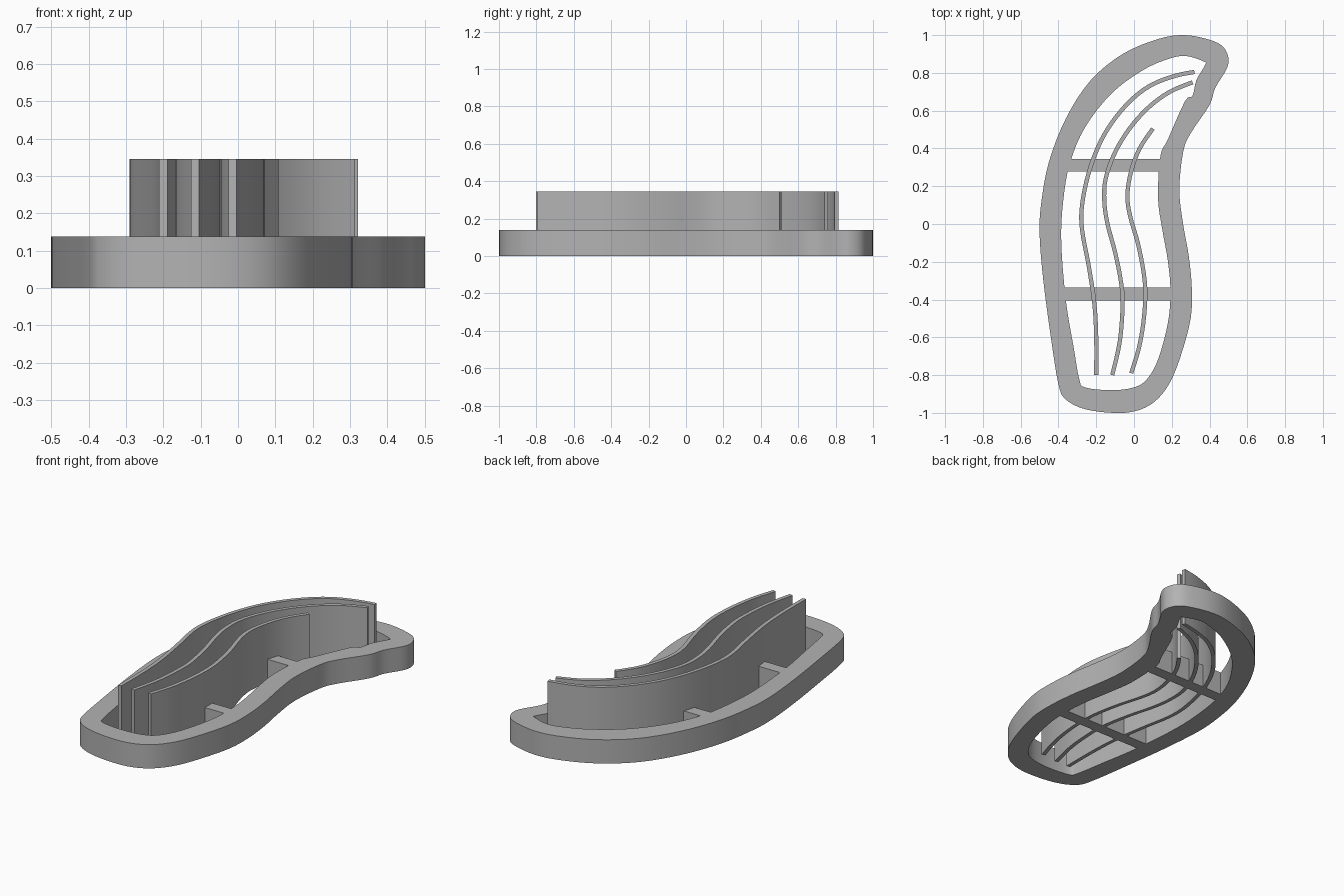
import bpy
import bmesh
from mathutils import Vector

if "Cube" in bpy.data.objects:
    bpy.data.objects.remove(bpy.data.objects["Cube"], do_unlink=True)

RIM_HEIGHT = .138
BLADE_HEIGHT = .345
BLADE_WIDTH = .022

# Single plain grey plastic
grey = bpy.data.materials.new("plain_grey")
grey.use_nodes = True
grey.diffuse_color = (.45, .45, .45, 1)
grey.node_tree.nodes["Principled BSDF"].inputs["Base Color"].default_value = grey.diffuse_color


def smooth_path(points, closed, steps=4):
    """Catmull-Rom interpolation through a few 2D control points."""
    pts = [Vector(p) for p in points]
    count = len(pts)
    path = []
    for i in range(count if closed else count - 1):
        if closed:
            a, b, c, d = (pts[(i + k) % count] for k in (-1, 0, 1, 2))
        else:
            a, b, c, d = (pts[min(max(i + k, 0), count - 1)] for k in (-1, 0, 1, 2))
        for s in range(steps):
            t = s / steps
            path.append(b + (c - a) * t / 2
                        + (a * 2 - b * 5 + c * 4 - d) * t * t / 2
                        + (b * 3 - a - c * 3 + d) * t ** 3 / 2)
    if not closed:
        path.append(pts[-1])
    return path


def extrude_outlines(name, outlines, height):
    """Fill closed outlines (inner ones become holes) and extrude up from the ground."""
    curve = bpy.data.curves.new(name, "CURVE")
    curve.dimensions = "2D"
    curve.fill_mode = "BOTH"
    curve.extrude = height / 2
    for outline in outlines:
        spline = curve.splines.new("POLY")
        spline.points.add(len(outline) - 1)
        for point, co in zip(spline.points, outline):
            point.co = (co.x, co.y, 0, 1)
        spline.use_cyclic_u = True
    helper = bpy.data.objects.new(name + "_curve", curve)
    bpy.context.collection.objects.link(helper)
    bpy.context.view_layer.update()
    graph = bpy.context.evaluated_depsgraph_get()
    mesh = bpy.data.meshes.new_from_object(helper.evaluated_get(graph))
    bpy.data.objects.remove(helper, do_unlink=True)

    # Weld the caps to the walls and stand the part on the ground
    bm = bmesh.new()
    bm.from_mesh(mesh)
    bmesh.ops.remove_doubles(bm, verts=bm.verts, dist=.0005)
    bmesh.ops.recalc_face_normals(bm, faces=bm.faces)
    bmesh.ops.translate(bm, verts=bm.verts, vec=(0, 0, height / 2))
    bm.to_mesh(mesh)
    bm.free()
    mesh.materials.clear()
    mesh.materials.append(grey)
    obj = bpy.data.objects.new(name, mesh)
    bpy.context.collection.objects.link(obj)
    bpy.ops.object.select_all(action="DESELECT")
    obj.select_set(True)
    bpy.context.view_layer.objects.active = obj
    bpy.ops.object.shade_smooth_by_angle(angle=.5)
    return obj


def ribbon(points, width):
    """Outline of a constant-width strip along an open path."""
    path = smooth_path(points, closed=False)
    left, right = [], []
    for i, p in enumerate(path):
        along = path[min(i + 1, len(path) - 1)] - path[max(i - 1, 0)]
        side = Vector((-along.y, along.x)).normalized() * width / 2
        left.append(p + side)
        right.append(p - side)
    return left + right[::-1]


# Curved outer rim with its open centre
outer = [(-.11, -1), (.01, -.99), (.11, -.94), (.19, -.84), (.25, -.69), (.3, -.5),
         (.306, -.34), (.29, -.17), (.26, 0), (.24, .18), (.26, .38), (.3, .48),
         (.4, .63), (.43, .72), (.49, .82), (.5, .88), (.47, .94), (.4, .975),
         (.27, 1), (.13, .98), (-.06, .9), (-.23, .76), (-.36, .56), (-.45, .33),
         (-.49, .12), (-.5, -.05), (-.48, -.3), (-.44, -.6), (-.4, -.85),
         (-.36, -.93), (-.26, -.98)]
inner = [(-.12, -.88), (0, -.865), (.07, -.82), (.13, -.71), (.18, -.52), (.193, -.36),
         (.18, -.2), (.15, -.03), (.127, .14), (.14, .36), (.18, .45), (.27, .65),
         (.31, .68), (.33, .76), (.375, .84), (.37, .86), (.27, .89), (.17, .87),
         (.04, .81), (-.12, .69), (-.26, .51), (-.34, .32), (-.375, .12),
         (-.385, -.1), (-.36, -.41), (-.32, -.65), (-.29, -.82), (-.26, -.865)]
extrude_outlines("rim", [smooth_path(outer, True), smooth_path(inner, True)], RIM_HEIGHT)

# Cross bars tying both sides of the rim together
for name, y, left, right in (("back_bar", .311, -.36, .15), ("front_bar", -.37, -.38, .2)):
    corners = [Vector((x, y + dy)) for x, dy in
               ((left, -.034), (right, -.034), (right, .034), (left, .034))]
    extrude_outlines(name, [corners], RIM_HEIGHT)

# Three tall wavy blades resting across the bars
blades = {
    "right_blade": [(.32, .805), (.22, .785), (.1, .74), (0, .67), (-.1, .56), (-.18, .43),
                    (-.24, .27), (-.275, .1), (-.275, -.03), (-.24, -.22), (-.21, -.42),
                    (-.2, -.6), (-.2, -.8)],
    "middle_blade": [(.31, .75), (.19, .7), (.08, .62), (-.02, .51), (-.1, .38), (-.15, .24),
                     (-.157, .12), (-.14, 0), (-.1, -.15), (-.07, -.3), (-.06, -.42),
                     (-.075, -.62), (-.115, -.8)],
    "left_blade": [(.1, .505), (.03, .4), (-.015, .28), (-.035, .15), (-.02, .04), (.02, -.1),
                   (.05, -.25), (.06, -.37), (.05, -.52), (.025, -.66), (-.015, -.79)],
}
for name, points in blades.items():
    extrude_outlines(name, [ribbon(points, BLADE_WIDTH)], BLADE_HEIGHT)
